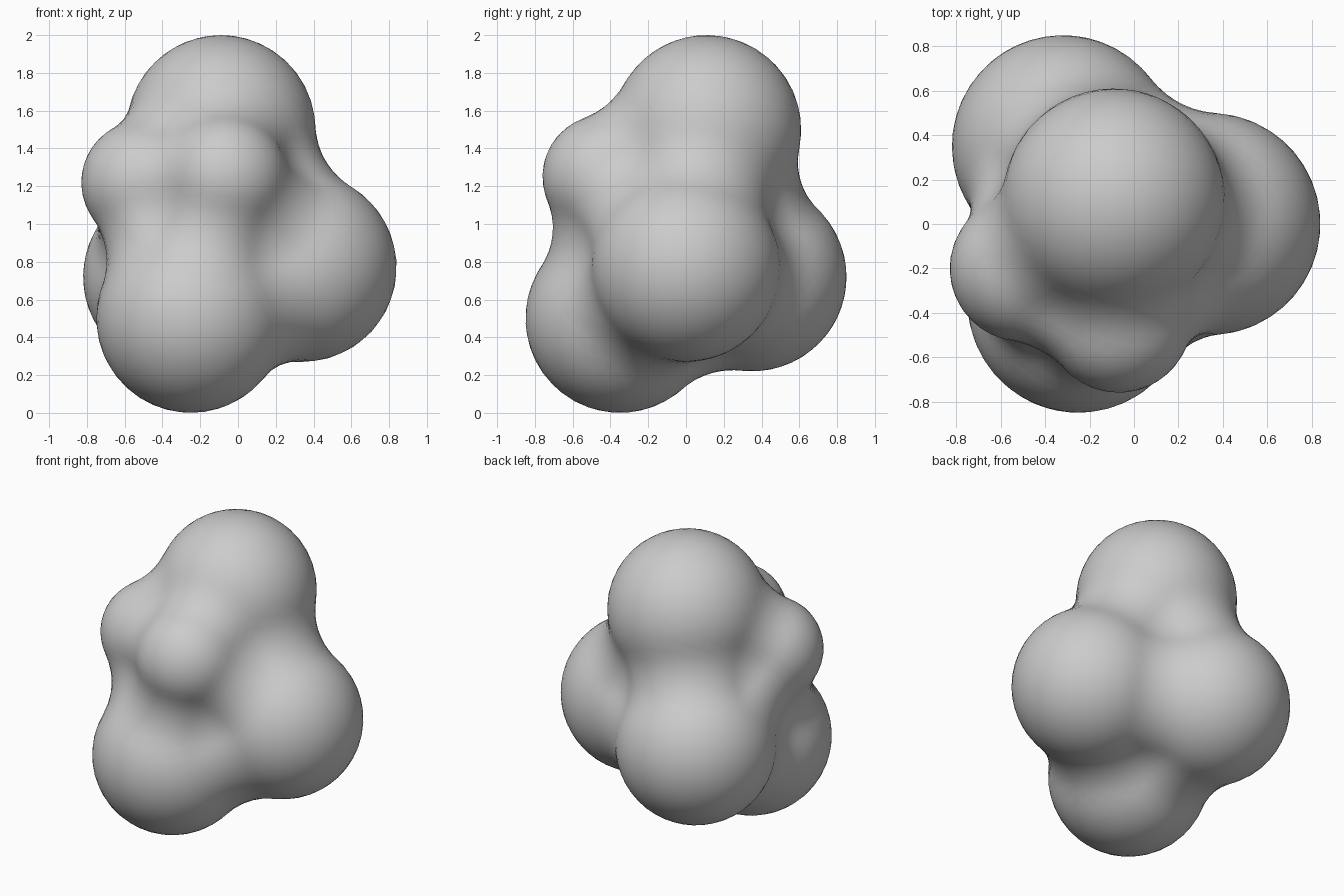
import bpy, bmesh, math
from itertools import combinations
from mathutils import Vector

if "Cube" in bpy.data.objects:
    bpy.data.objects.remove(bpy.data.objects["Cube"])

# Overlapping balls: centre and radius
PROBE = 0.41   # radius of the rolling fillet between balls
BALLS = [((-0.09, 0.11, 1.50), 0.50),    # top
         ((0.34, 0.00, 0.77), 0.50),     # right
         ((-0.25, -0.35, 0.50), 0.50),   # front bottom
         ((-0.32, 0.35, 0.72), 0.50),    # back left
         ((-0.17, -0.10, 1.10), 0.48),   # core
         ((-0.50, -0.20, 1.22), 0.33),   # small left
         ((-0.07, -0.43, 1.25), 0.33)]   # small front
GROWN = [(Vector(c), r + PROBE) for c, r in BALLS]
CORE = Vector((-0.13, 0.0, 0.95))


def free(p):
    """True where a rolling ball centred at p overlaps no ball."""
    return all((p - c).length_squared > (r - 1e-5) ** 2 for c, r in GROWN)


# Circles where the rolling ball touches two balls
circles = []
for (a, ra), (b, rb) in combinations(GROWN, 2):
    d = (b - a).length
    n = (b - a) / d
    t = (d * d + ra * ra - rb * rb) / (2 * d)
    if ra * ra > t * t:
        circles.append((a + n * t, n, math.sqrt(ra * ra - t * t)))

# Points where the rolling ball touches three balls
corners = []
for (a, ra), (b, rb), (c, rc) in combinations(GROWN, 3):
    d = (b - a).length
    ex = (b - a) / d
    i = ex.dot(c - a)
    ey = (c - a - ex * i).normalized()
    ez = ex.cross(ey)
    j = ey.dot(c - a)
    x = (ra * ra - rb * rb + d * d) / (2 * d)
    y = (ra * ra - rc * rc + i * i + j * j - 2 * i * x) / (2 * j)
    h = ra * ra - x * x - y * y
    if h > 0:
        for s in (1, -1):
            p = a + ex * x + ey * y + ez * (s * math.sqrt(h))
            if free(p):
                corners.append(p)


def outside(x):
    """True where the rolling ball can reach x."""
    gaps = [((x - c).length, c, r) for c, r in GROWN]
    if any(g < r - PROBE for g, c, r in gaps):
        return False
    if all(g >= r for g, c, r in gaps):
        return True
    for g, c, r in gaps:
        if r - PROBE < g < r and free(c + (x - c) * (r / g)):
            return True
    for p in corners:
        if (p - x).length_squared < PROBE * PROBE:
            return True
    for c, n, rho in circles:
        v = x - c
        v = v - n * v.dot(n)
        if v.length > 1e-6:
            p = c + v.normalized() * rho
            if (p - x).length_squared < PROBE * PROBE and free(p):
                return True
    return False


# Blob: a sphere of points pushed out to the blended surface
bm = bmesh.new()
bmesh.ops.create_icosphere(bm, subdivisions=5, radius=1.0)
for v in bm.verts:
    ray = v.co.normalized()
    lo, hi = 0.2, 1.5
    for _ in range(13):
        mid = (lo + hi) / 2
        if outside(CORE + ray * mid):
            hi = mid
        else:
            lo = mid
    v.co = CORE + ray * lo
for f in bm.faces:
    f.smooth = True
mesh = bpy.data.meshes.new("blob")
bm.to_mesh(mesh)
bm.free()

grey = bpy.data.materials.new("light grey")
grey.diffuse_color = (0.6, 0.6, 0.6, 1)
grey.use_nodes = True
grey.node_tree.nodes["Principled BSDF"].inputs["Base Color"].default_value = grey.diffuse_color
mesh.materials.append(grey)
bpy.context.collection.objects.link(bpy.data.objects.new("blob", mesh))
